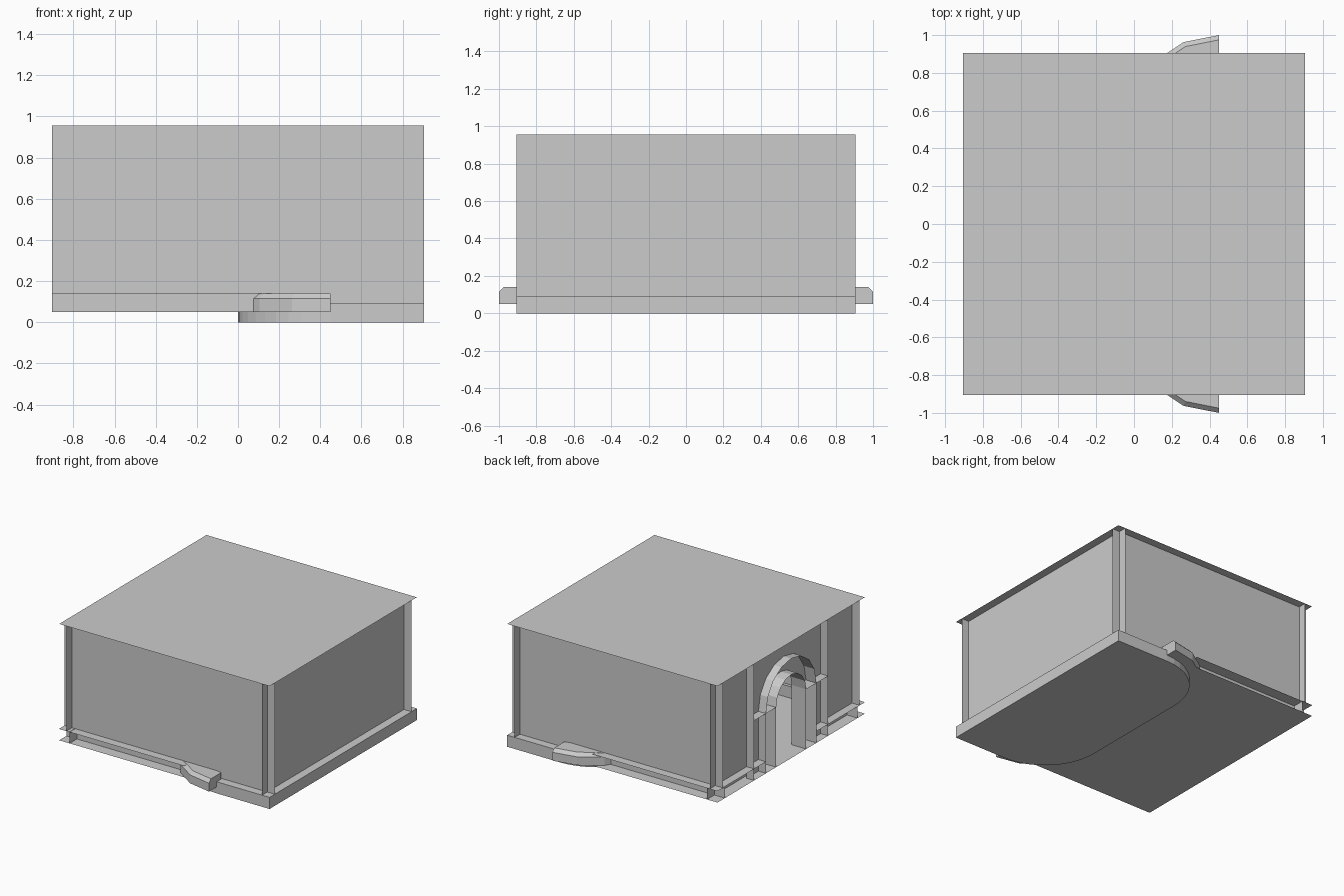
import bpy
import bmesh
from math import sin, cos, pi

cube = bpy.data.objects.get("Cube")
if cube:
    bpy.data.objects.remove(cube)

grey = bpy.data.materials.new("plain_grey")
grey.use_nodes = True
grey.diffuse_color = (0.6, 0.6, 0.6, 1)
grey.node_tree.nodes["Principled BSDF"].inputs["Base Color"].default_value = (0.6, 0.6, 0.6, 1)

EDGE = 0.905      # outer limit of every sheet
WALL = 0.84       # wall planes
SKIRT = 0.815     # skirting planes
FLOOR, STAGE, LEDGE, ROOF = 0.05, 0.09, 0.14, 0.955
CURB_X = 0.45     # where the curb and stage corners end
BAY = 0.455       # half width of the doorway bay
SPRING = 0.515    # height where the arches spring
OUTER, INNER = 0.31, 0.185


def build(name, faces, tidy=False):
    """Make one object from a list of polygons."""
    bm = bmesh.new()
    for pts in faces:
        bm.faces.new([bm.verts.new(p) for p in pts])
    bmesh.ops.remove_doubles(bm, verts=bm.verts[:], dist=0.0005)
    if tidy:
        bmesh.ops.recalc_face_normals(bm, faces=bm.faces[:])
    mesh = bpy.data.meshes.new(name)
    bm.to_mesh(mesh)
    bm.free()
    mesh.materials.append(grey)
    obj = bpy.data.objects.new(name, mesh)
    bpy.context.collection.objects.link(obj)
    return obj


def level(x0, x1, y0, y1, z):
    return [(x0, y0, z), (x1, y0, z), (x1, y1, z), (x0, y1, z)]


def across_y(x0, x1, y, z0, z1):
    return [(x0, y, z0), (x1, y, z0), (x1, y, z1), (x0, y, z1)]


def across_x(x, y0, y1, z0, z1):
    return [(x, y0, z0), (x, y1, z0), (x, y1, z1), (x, y0, z1)]


def rounded_end(radius, centre_y, steps):
    """Plan path round the two corners of the stage, back to front."""
    back = [(CURB_X - radius * sin(i * pi / 2 / steps),
             centre_y + radius * cos(i * pi / 2 / steps)) for i in range(steps + 1)]
    return back + [(x, -y) for x, y in reversed(back)]


def arch(radius, steps=8):
    """Doorway outline in y and z, from floor to floor."""
    curve = [(radius * cos(i * pi / steps), SPRING + radius * sin(i * pi / steps))
             for i in range(steps + 1)]
    return [(radius, FLOOR)] + curve + [(-radius, FLOOR)]


def arch_band(radius, x0, x1):
    line = arch(radius)
    return [[(x0, *a), (x0, *b), (x1, *b), (x1, *a)] for a, b in zip(line, line[1:])]


def panel_between(outside, inside, x):
    return [[(x, y, z) for y, z in outside + inside[::-1]]]


# Ceiling and floor sheets
build("ceiling", [level(-EDGE, EDGE, -EDGE, EDGE, ROOF)])
build("floor", [level(-EDGE, EDGE, -EDGE, EDGE, FLOOR)])

# Raised stage with two rounded corners
plan = rounded_end(CURB_X, EDGE - CURB_X, 10) + [(EDGE, -EDGE), (EDGE, EDGE)]
stage = [[(x, y, z) for x, y in plan] for z in (0, STAGE)]
for (ax, ay), (bx, by) in zip(plan, plan[1:] + plan[:1]):
    stage.append([(ax, ay, 0), (bx, by, 0), (bx, by, STAGE), (ax, ay, STAGE)])
build("stage", stage, tidy=True)

# Chamfered curb following the stage edge
profile = [(0.49, FLOOR), (0.49, 0.115), (0.465, LEDGE), (0.34, LEDGE), (0.34, FLOOR)]
rings = [[(x, y, z) for x, y in rounded_end(r, 0.51, 4)] for r, z in profile]
curb = [[ring[0] for ring in rings], [ring[-1] for ring in rings]]
for low, high in zip(rings, rings[1:] + rings[:1]):
    for i in range(len(low) - 1):
        curb.append([low[i], low[i + 1], high[i + 1], high[i]])
build("stage_curb", curb, tidy=True)

# Side walls, skirting and ledges; the sheets run past each other at the corners
for side, label in ((-1, "front"), (1, "back")):
    build(label + "_wall", [across_y(-EDGE, 0.12, side * WALL, LEDGE, ROOF),
                            across_y(0.12, EDGE, side * WALL, STAGE, ROOF)])
    build(label + "_skirting", [
        across_y(-EDGE, 0.12, side * SKIRT, FLOOR, LEDGE),
        level(-EDGE, 0.17, side * SKIRT, side * EDGE, LEDGE - 0.002)])
build("stage_wall", [across_x(WALL, -EDGE, EDGE, STAGE, ROOF)])

# Doorway wall on either side of the bay
for side, label in ((-1, "front"), (1, "back")):
    build(label + "_door_wall", [across_x(-WALL, side * BAY, side * EDGE, LEDGE, ROOF)])
    build(label + "_door_skirting", [
        across_x(-SKIRT, side * OUTER, side * EDGE, FLOOR, LEDGE),
        level(-EDGE, -SKIRT, side * OUTER, side * EDGE, LEDGE)])
    build(label + "_bay_return", [across_y(-EDGE, -WALL, side * BAY, FLOOR, ROOF)])
    build(label + "_capital", [level(-EDGE, -SKIRT, side * INNER, side * BAY, SPRING)])

# Stepped arched doorway
bay = [(BAY, FLOOR), (BAY, ROOF), (-BAY, ROOF), (-BAY, FLOOR)]
build("bay_wall", panel_between(bay, arch(OUTER), -WALL))
build("outer_arch", arch_band(OUTER, -EDGE, -SKIRT))
build("arch_face", panel_between(arch(OUTER), arch(INNER), -SKIRT))
build("inner_arch", arch_band(INNER, -EDGE, -0.78))
